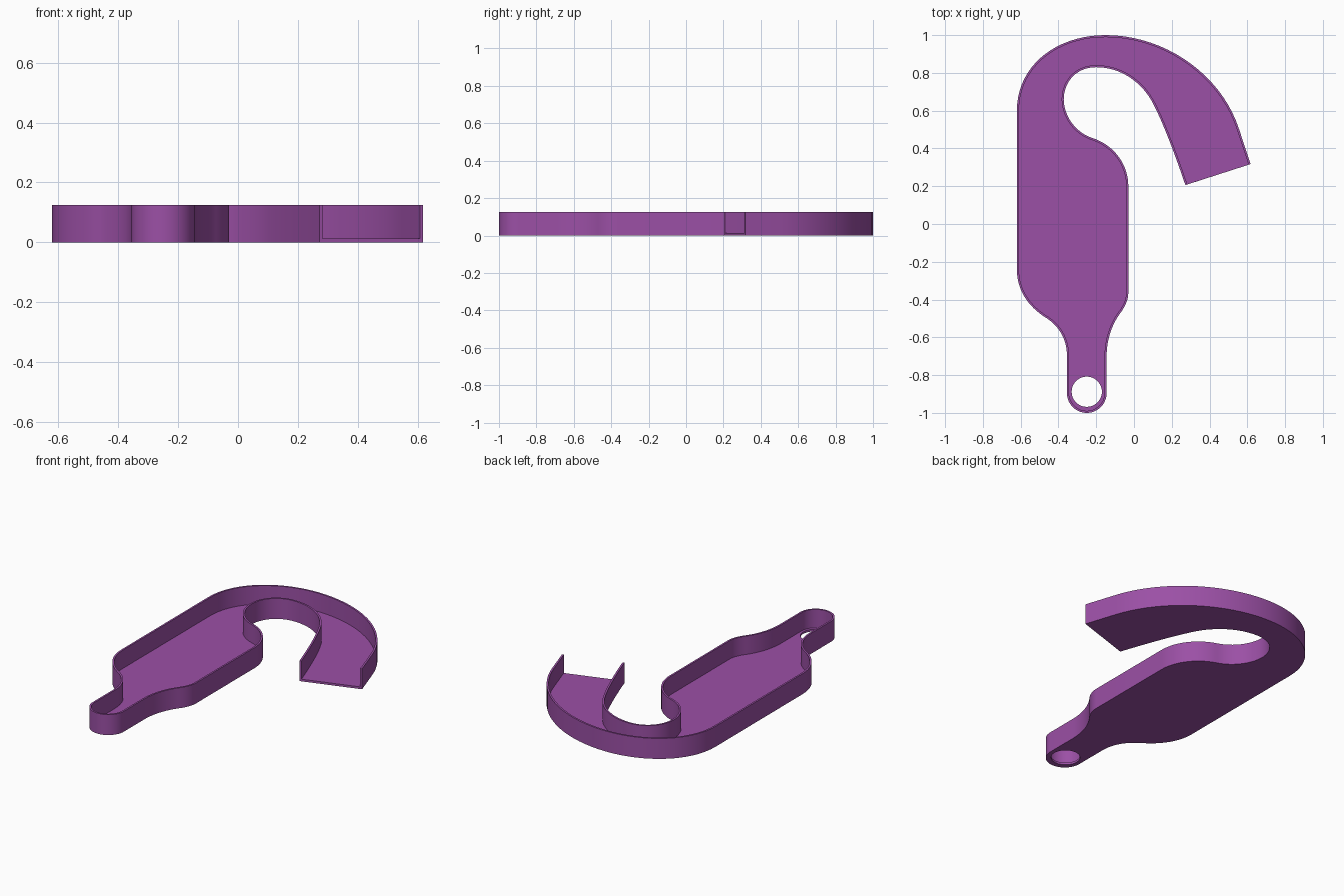
import bpy, bmesh, math
from mathutils import Vector
from mathutils.geometry import interpolate_bezier

if "Cube" in bpy.data.objects:
    bpy.data.objects.remove(bpy.data.objects["Cube"])

HEIGHT, FLOOR, WALL = 0.125, 0.013, 0.011
V = lambda p: Vector((p[0], p[1], 0))

# Outline, counter-clockwise from outer hook tip: (end) = line, (c1, c2, end) = curve
start = (0.617, 0.317)
left_side = [
    ((0.557, 0.50),),
    ((0.462, 0.795), (0.16, 1.0), (-0.15, 1.0)),
    ((-0.41, 1.0), (-0.62, 0.84), (-0.62, 0.60)),
    ((-0.62, -0.24),),
    ((-0.62, -0.35), (-0.56, -0.44), (-0.46, -0.50)),
    ((-0.395, -0.545), (-0.355, -0.61), (-0.355, -0.70)),
    ((-0.355, -0.895),),
]
k = 0.105 * 0.5523
eyelet = [
    ((-0.355, -0.895 - k), (-0.25 - k, -1.0), (-0.25, -1.0)),
    ((-0.25 + k, -1.0), (-0.145, -0.895 - k), (-0.145, -0.895)),
]
right_side = [
    ((-0.145, -0.70),),
    ((-0.145, -0.61), (-0.115, -0.53), (-0.075, -0.475)),
    ((-0.045, -0.435), (-0.03, -0.40), (-0.03, -0.36)),
    ((-0.03, 0.20),),
    ((-0.03, 0.32), (-0.11, 0.42), (-0.22, 0.455)),
    ((-0.31, 0.485), (-0.37, 0.57), (-0.372, 0.66)),
    ((-0.37, 0.76), (-0.30, 0.83), (-0.20, 0.83)),
    ((-0.07, 0.83), (0.05, 0.75), (0.11, 0.62)),
    ((0.16, 0.52), (0.22, 0.36), (0.272, 0.206)),
]
path = [V(start)]
for seg in left_side + eyelet + right_side:
    if len(seg) == 1:
        path.append(V(seg[0]))
    else:
        path += interpolate_bezier(path[-1], *map(V, seg), 20)[1:]


def inset(pts, d):
    """Offset an open path to its left by d."""
    out = []
    for i, p in enumerate(pts):
        a = (p - pts[i - 1]).normalized() if i else None
        b = (pts[i + 1] - p).normalized() if i < len(pts) - 1 else None
        a, b = a or b, b or a
        t = (a + b).normalized()
        out.append(p + Vector((-t.y, t.x, 0)) * d / max(0.5, t.dot(a)))
    return out


bm = bmesh.new()


def ring(pts, z):
    return [bm.verts.new((p.x, p.y, z)) for p in pts]


def strip(a, b, closed=False):
    for i in range(len(a) - (not closed)):
        j = (i + 1) % len(a)
        bm.faces.new((a[i], a[j], b[j], b[i]))


def fill(outer, hole):
    edges = []
    for loop in (outer, hole):
        for i, v in enumerate(loop):
            w = loop[i - 1]
            edges.append(bm.edges.get((w, v)) or bm.edges.new((w, v)))
    bmesh.ops.triangle_fill(bm, use_beauty=True, use_dissolve=False, edges=edges)


# Thin wall around the outline, open at the hook tip
inner = inset(path, WALL)
rows = [ring(path, 0), ring(path, HEIGHT), ring(inner, HEIGHT), ring(inner, FLOOR)]
for a, b in zip(rows, rows[1:]):
    strip(a, b)
for e in (0, -1):
    bm.faces.new([r[e] for r in rows])
bm.faces.new((rows[0][0], rows[3][0], rows[3][-1], rows[0][-1]))

# Floor plate with the round eyelet hole
circle = [Vector((-0.25 + 0.08 * math.cos(t), -0.888 + 0.08 * math.sin(t), 0))
          for t in (i * math.tau / 48 for i in range(48))]
hole_low, hole_high = ring(circle, 0), ring(circle, FLOOR)
strip(hole_low, hole_high, True)
fill(rows[0], hole_low)
fill(rows[3], hole_high)
bmesh.ops.recalc_face_normals(bm, faces=bm.faces[:])

mesh = bpy.data.meshes.new("hook_tray")
bm.to_mesh(mesh)
bm.free()
obj = bpy.data.objects.new("hook_tray", mesh)
bpy.context.collection.objects.link(obj)

mat = bpy.data.materials.new("purple")
mat.diffuse_color = (0.33, 0.08, 0.38, 1)
mat.use_nodes = True
mat.node_tree.nodes["Principled BSDF"].inputs["Base Color"].default_value = mat.diffuse_color
mesh.materials.append(mat)
bpy.context.view_layer.objects.active = obj
obj.select_set(True)
bpy.ops.object.shade_smooth_by_angle(angle=math.radians(30))
